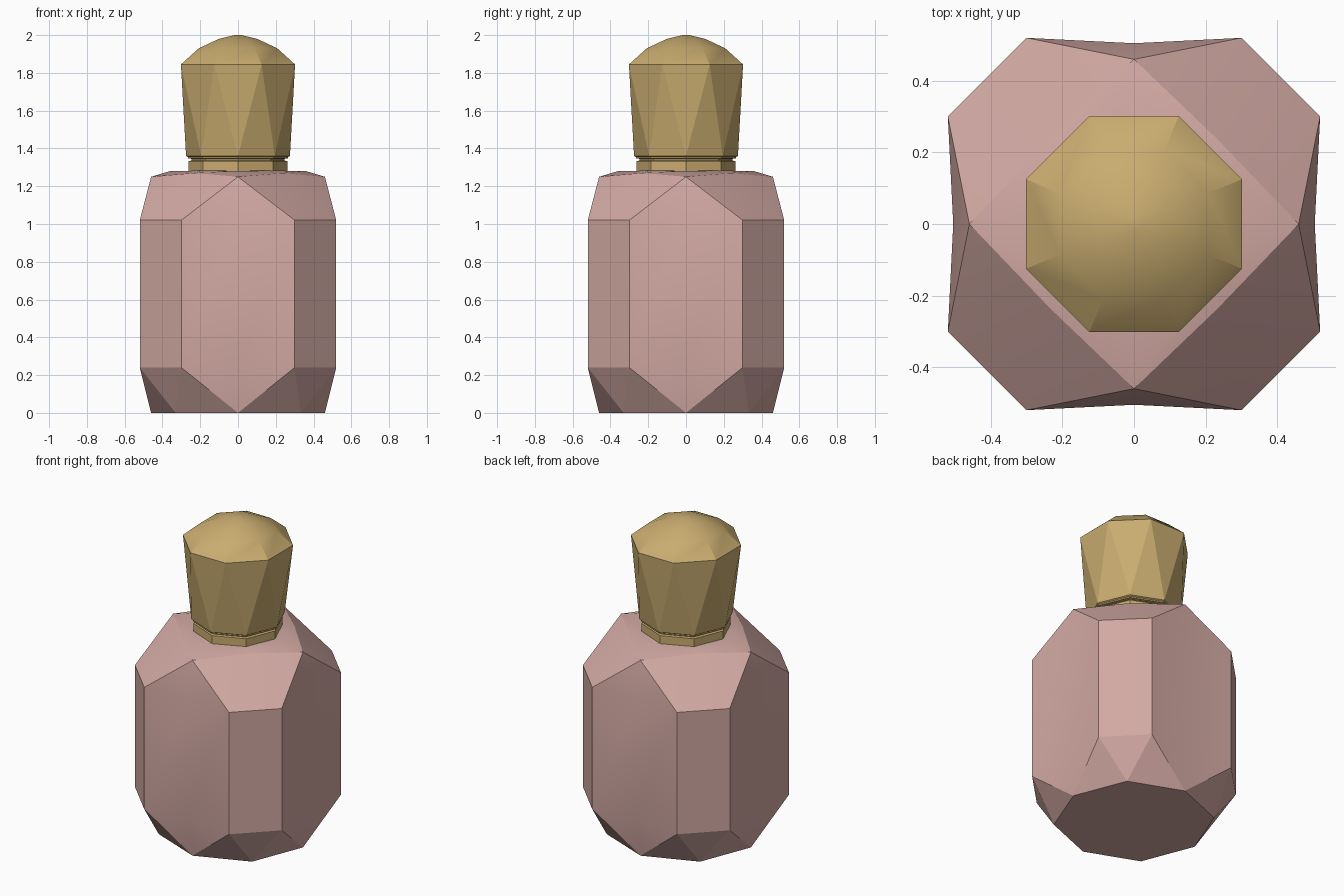
import bpy
import bmesh
from math import pi, cos, sin, radians
from mathutils import Matrix

cube = bpy.data.objects.get("Cube")
if cube:
    bpy.data.objects.remove(cube, do_unlink=True)


def make_material(name, color):
    mat = bpy.data.materials.new(name)
    mat.use_nodes = True
    mat.diffuse_color = (*color, 1)
    mat.node_tree.nodes["Principled BSDF"].inputs["Base Color"].default_value = (*color, 1)
    return mat


def finish(bm, name, mat, angle=20):
    bmesh.ops.remove_doubles(bm, verts=bm.verts, dist=0.0005)
    bmesh.ops.recalc_face_normals(bm, faces=bm.faces)
    mesh = bpy.data.meshes.new(name)
    bm.to_mesh(mesh)
    bm.free()
    mesh.materials.append(mat)
    obj = bpy.data.objects.new(name, mesh)
    bpy.context.collection.objects.link(obj)
    bpy.ops.object.select_all(action="DESELECT")
    obj.select_set(True)
    bpy.context.view_layer.objects.active = obj
    bpy.ops.object.shade_smooth_by_angle(angle=radians(angle))


def loft_octagons(name, rings, mat):
    """Each ring is (corner radius, height, turn in eighths of a circle)."""
    bm = bmesh.new()
    loops = [[bm.verts.new((r * cos((k + t) * pi / 4), r * sin((k + t) * pi / 4), z))
              for k in range(8)] for r, z, t in rings]
    for lo, hi, a, b in zip(loops, loops[1:], rings, rings[1:]):
        for k in range(8):
            n = (k + 1) % 8
            if a[2] == b[2]:
                bm.faces.new((lo[k], lo[n], hi[n], hi[k]))
            else:  # turned rings are joined by alternating triangles
                bm.faces.new((lo[k], lo[n], hi[k]))
                bm.faces.new((lo[n], hi[n], hi[k]))
    bm.faces.new(loops[0])
    bm.faces.new(loops[-1])
    finish(bm, name, mat)


pink = make_material("dusty pink glass", (0.65, 0.40, 0.37))
gold = make_material("pale gold", (0.58, 0.41, 0.16))

# Faceted bottle body: one quarter, repeated around the vertical axis
LOW, HIGH = 0.24, 1.02
bm = bmesh.new()
for quarter in range(4):
    turn = Matrix.Rotation(quarter * pi / 2, 3, "Z")

    def point(x, y, z):
        vert = bm.verts.new((x, y, z))
        vert.co = turn @ vert.co
        return vert

    # Front wall, slightly hollow along its middle, and the next wall's edge
    left, mid, right, side = [
        (point(x, y, LOW), point(x, y, HIGH))
        for x, y in ((-0.3, -0.52), (0, -0.505), (0.3, -0.52), (0.52, -0.3))]
    for a, b in ((left, mid), (mid, right), (right, side)):
        bm.faces.new((a[0], b[0], b[1], a[1]))

    # Foot: pointed wall ends, narrow corner facets and the flat base
    foot, corner, foot_side = point(0, -0.46, 0), point(0.33, -0.33, 0), point(0.46, 0, 0)
    for face in ((left[0], foot, mid[0]), (mid[0], foot, right[0]),
                 (right[0], foot, corner), (right[0], corner, side[0]),
                 (side[0], corner, foot_side),
                 (foot, point(0, 0, 0), foot_side, corner)):
        bm.faces.new(face)

    # Shoulder: wall peaks joined by a ridge, with broad corner facets
    peak, ridge, peak_side = point(0, -0.46, 1.25), point(0.235, -0.235, 1.27), point(0.46, 0, 1.25)
    for face in ((left[1], mid[1], peak), (mid[1], right[1], peak),
                 (right[1], side[1], ridge), (right[1], ridge, peak),
                 (side[1], peak_side, ridge)):
        bm.faces.new(face)

    # Gently domed crown inside the ridge
    crown, inner, crown_side = point(0, -0.36, 1.28), point(0.18, -0.18, 1.283), point(0.36, 0, 1.28)
    for face in ((peak, ridge, inner, crown), (ridge, peak_side, crown_side, inner),
                 (crown, inner, crown_side, point(0, 0, 1.285))):
        bm.faces.new(face)
finish(bm, "bottle_body", pink)

# Neck collar with a thin groove under the cap
loft_octagons("neck_collar", [(0.262, 1.27, 0), (0.262, 1.333, 0), (0.245, 1.336, 0),
                              (0.245, 1.345, 0), (0.265, 1.347, 0), (0.265, 1.365, 0)], gold)

# Faceted cap: triangular side facets below a shallow dome
loft_octagons("cap", [(0.26, 1.352, 0), (0.275, 1.36, 0), (0.327, 1.845, 0.5),
                      (0.225, 1.93, 0.5), (0.11, 1.98, 0.5), (0.02, 2.0, 0.5)], gold)
